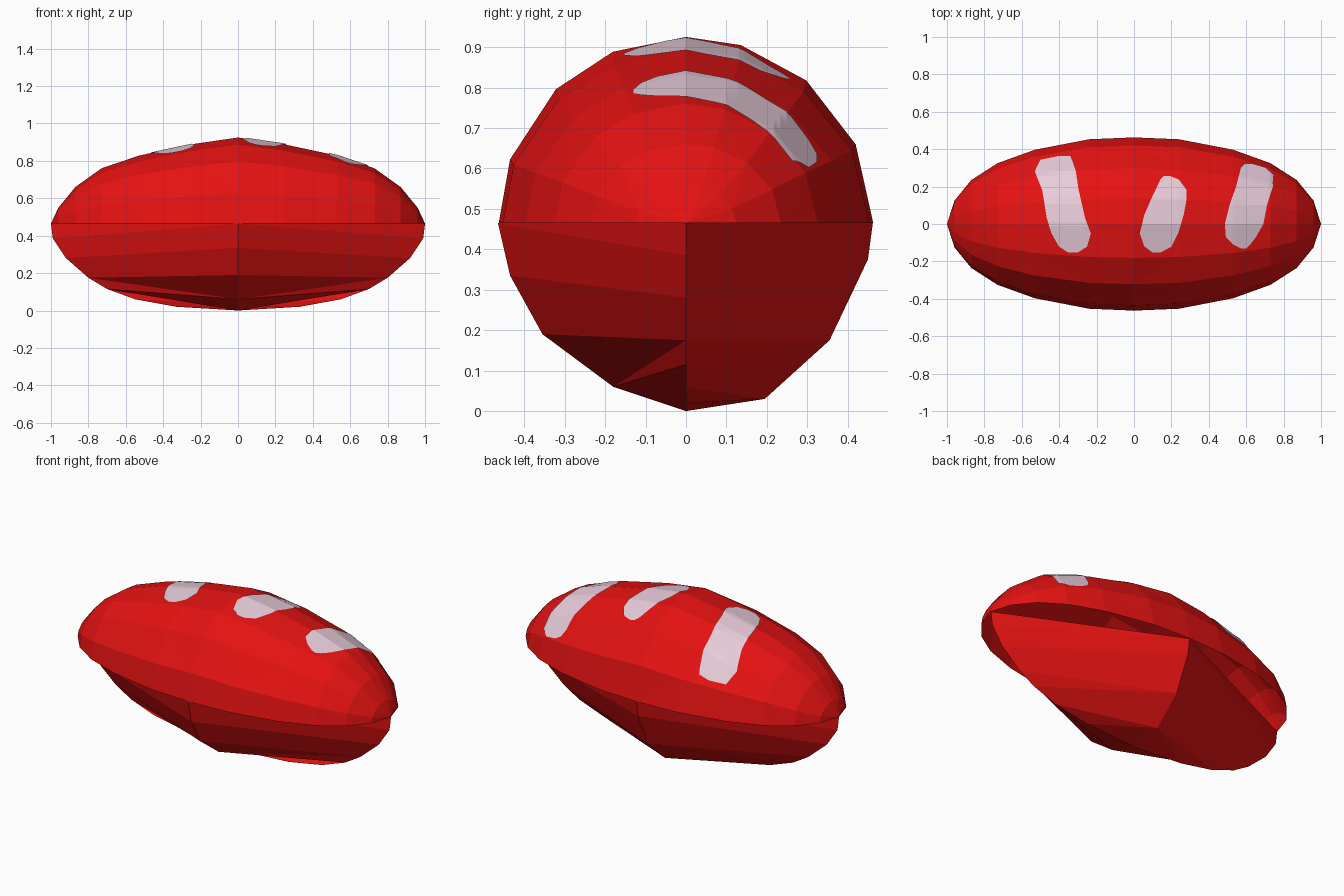
import bpy, bmesh, math
from mathutils import Vector
from mathutils.bvhtree import BVHTree

if "Cube" in bpy.data.objects:
    bpy.data.objects.remove(bpy.data.objects["Cube"])

RIM = 0.465


def material(name, rgb):
    m = bpy.data.materials.new(name)
    m.diffuse_color = (*rgb, 1)
    m.use_nodes = True
    m.node_tree.nodes["Principled BSDF"].inputs["Base Color"].default_value = m.diffuse_color
    return m


red = material("red", (0.78, 0.006, 0.006))
pink = material("pale pink", (0.80, 0.60, 0.69))


def finish(bm, name, mat):
    mesh = bpy.data.meshes.new(name)
    bm.to_mesh(mesh)
    mesh.materials.append(mat)
    obj = bpy.data.objects.new(name, mesh)
    bpy.context.collection.objects.link(obj)
    return obj


# Upper dome: half rings along x, (x, half width, height)
half = [(0, .463, .46), (.24, .453, .425), (.53, .397, .363),
        (.73, .325, .295), (.87, .235, .195), (.96, .125, .085)]
rings = [(-x, w, h) for x, w, h in reversed(half[1:])] + half
angles = [math.radians(a) for a in (0, 25, 50, 73, 90, 113, 134, 160, 180)]

bm = bmesh.new()
rows = [[bm.verts.new((x, w * math.cos(a), RIM + h * math.sin(a))) for a in angles]
        for x, w, h in rings]
for a, b in zip(rows, rows[1:]):
    for i in range(len(angles) - 1):
        bm.faces.new((a[i], b[i], b[i + 1], a[i + 1]))
for row, side in ((rows[0], -1), (rows[-1], 1)):
    tip = bm.verts.new((side, 0, RIM))
    for i in range(len(angles) - 1):
        f = (tip, row[i], row[i + 1])
        bm.faces.new(f if side < 0 else f[::-1])
bm.normal_update()
if sum(f.normal.z for f in bm.faces) < 0:
    bmesh.ops.reverse_faces(bm, faces=bm.faces[:])
bmesh.ops.triangulate(bm, faces=bm.faces[:])
bm.normal_update()
tree = BVHTree.FromBMesh(bm)
finish(bm, "upper_dome", red)
bm.free()

# Lower hull: straight facets between the lengthwise keel and the middle rib
keel = [(1, RIM), (.99, .385), (.92, .28), (.8, .175), (.7, .115),
        (.55, .06), (.33, .02), (0, 0)]
front = [(-.465, RIM), (-.435, .335), (-.355, .19), (-.18, .06), (0, 0)]
back = [(.462, RIM), (.45, .375), (.355, .175), (.195, .03), (0, 0)]
# faces as (rib indices, keel indices); the front stays open at its lowest edge
front_faces = [((0,), (0, 1)), ((0, 1), (1, 2)), ((1, 2), (2, 3)), ((2, 3), (3,)),
               ((3,), (3, 4)), ((3, 4), (4,))]
back_faces = [((0,), (0, 1)), ((0, 1), (1, 2)), ((1, 2), (2, 3)), ((2,), (3, 4)),
              ((2, 3), (4, 5)), ((3,), (5, 6)), ((3, 4), (6,))]


def lower_hull(name, rib, faces):
    bm = bmesh.new()
    for side in (-1, 1):
        for r, k in faces:
            pts = [(0, *rib[i]) for i in r] + [(side * keel[i][0], 0, keel[i][1])
                                               for i in reversed(k)]
            f = bm.faces.new([bm.verts.new(p) for p in pts])
            f.normal_update()
            c = f.calc_center_median() - Vector((0, 0, RIM))
            if f.normal.dot(c) < 0:
                f.normal_flip()
    bmesh.ops.remove_doubles(bm, verts=bm.verts[:], dist=1e-4)
    finish(bm, name, red)
    bm.free()


lower_hull("lower_hull_front", front, front_faces)
lower_hull("lower_hull_back", back, back_faces)

# Pale bands laid on the dome: rows of (y, left x, right x)
bands = {
    "band_left": [(.36, -.40, -.34), (.34, -.50, -.33), (.28, -.53, -.31),
                  (.18, -.49, -.295), (.03, -.465, -.26), (-.05, -.44, -.23),
                  (-.12, -.40, -.25), (-.152, -.35, -.30)],
    "band_middle": [(.255, .16, .19), (.235, .14, .24), (.18, .115, .28), (.13, .09, .28),
                    (.05, .055, .265), (-.05, .03, .235), (-.12, .055, .20),
                    (-.152, .10, .14)],
    "band_right": [(.32, .59, .63), (.30, .57, .70), (.26, .56, .745), (.20, .545, .74),
                   (.10, .51, .71), (0, .485, .69), (-.07, .49, .65), (-.11, .53, .62),
                   (-.13, .57, .60)],
}


def on_dome(x, y):
    hit, normal, _, _ = tree.ray_cast(Vector((x, y, 2)), Vector((0, 0, -1)))
    return hit + normal * 0.005


for name, table in bands.items():
    bm = bmesh.new()
    steps, cols = 4, 10
    grid = []
    for j in range((len(table) - 1) * steps + 1):
        n = min(j // steps, len(table) - 2)
        t = j / steps - n
        y, l, r = (a + (b - a) * t for a, b in zip(table[n], table[n + 1]))
        grid.append([bm.verts.new(on_dome(l + (r - l) * i / cols, y))
                     for i in range(cols + 1)])
    for a, b in zip(grid, grid[1:]):
        for i in range(cols):
            bm.faces.new((a[i], b[i], b[i + 1], a[i + 1]))
    finish(bm, name, pink)
    bm.free()
